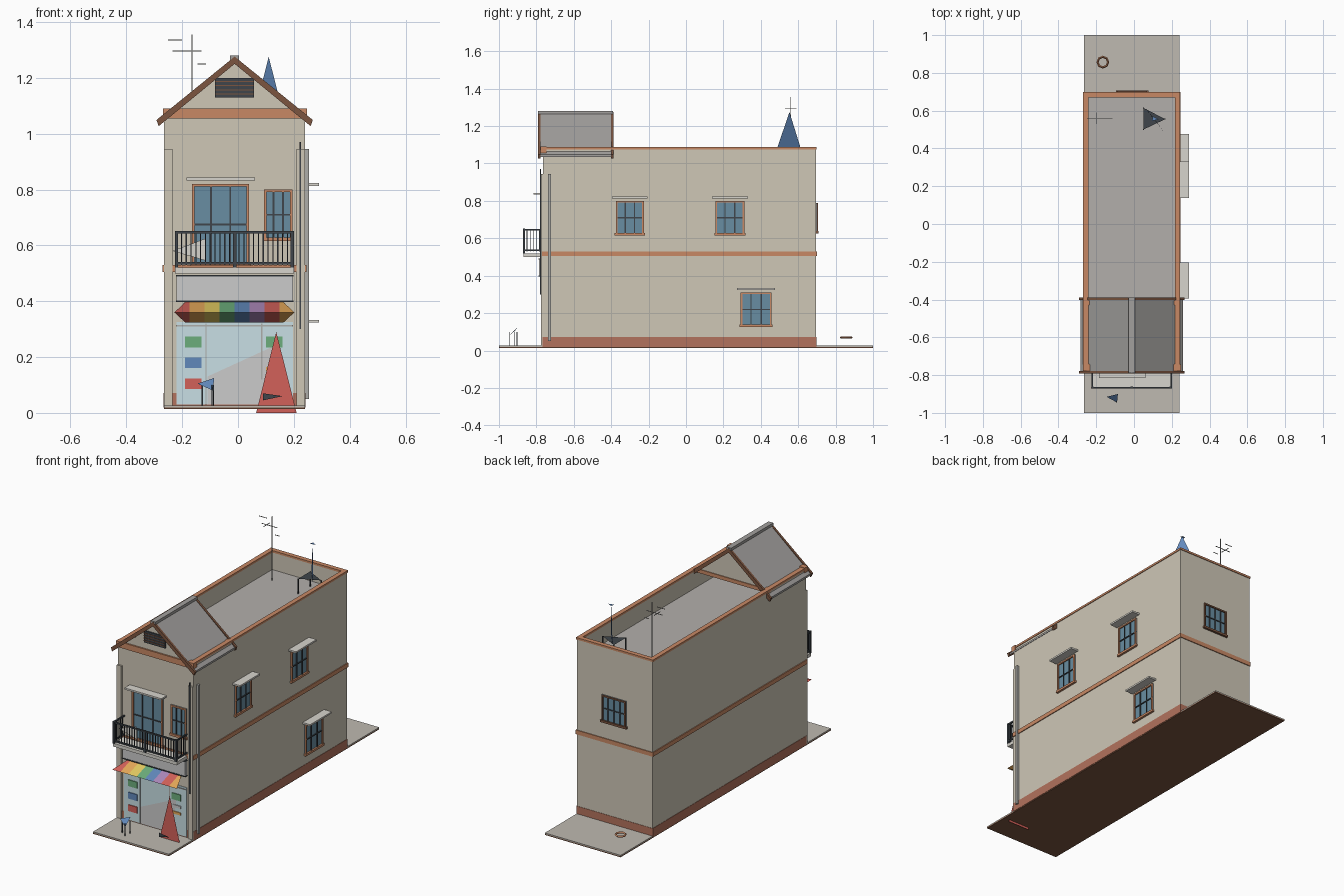
import bpy, bmesh, math
from mathutils import Vector

if "Cube" in bpy.data.objects:
    bpy.data.objects.remove(bpy.data.objects["Cube"])

COL = dict(wall=(.62, .57, .47), trim=(.58, .25, .13), brown=(.2, .09, .05), plinth=(.45, .17, .11),
           glass=(.14, .27, .36), dark=(.05, .06, .07), light=(.68, .66, .61), deck=(.45, .43, .41),
           roof=(.36, .35, .34), shop=(.58, .74, .78), white=(.72, .73, .74), red=(.65, .12, .1),
           orange=(.8, .4, .1), yellow=(.78, .6, .12), green=(.15, .42, .2), blue=(.12, .25, .5),
           purple=(.42, .25, .5), pipe=(.42, .42, .4), pave=(.52, .49, .44))
MATS = {}
X0, X1, Y0, Y1 = -.265, .24, -.765, .695          # wall footprint


def mat(c):
    if c not in MATS:
        MATS[c] = bpy.data.materials.new(c)
        MATS[c].diffuse_color = (*COL[c], 1)
    return MATS[c]


def finish(name, bm, c):
    bmesh.ops.recalc_face_normals(bm, faces=bm.faces)
    me = bpy.data.meshes.new(name)
    bm.to_mesh(me)
    bm.free()
    me.materials.append(mat(c))
    ob = bpy.data.objects.new(name, me)
    bpy.context.collection.objects.link(ob)
    return ob


def place(side, u, d, v):
    """Wall coordinates (along, outward, up) to world."""
    return {'front': (u, Y0 - d, v), 'right': (X1 + d, u, v),
            'back': (u, Y1 + d, v), 'world': (u, d, v)}[side]


def boxes(name, items, c, side='world'):
    bm = bmesh.new()
    for u0, u1, d0, d1, v0, v1 in items:
        a, b = Vector(place(side, u0, d0, v0)), Vector(place(side, u1, d1, v1))
        vs = bmesh.ops.create_cube(bm, size=1)['verts']
        for p in vs:
            p.co = Vector([(a[i] + b[i]) / 2 + p.co[i] * abs(b[i] - a[i]) for i in range(3)])
    return finish(name, bm, c)


def polys(name, faces, c):
    bm = bmesh.new()
    for f in faces:
        bm.faces.new([bm.verts.new(p) for p in f])
    return finish(name, bm, c)


def extrude_y(name, outline, y0, y1, c):
    bm = bmesh.new()
    f = bm.faces.new([bm.verts.new((x, y0, z)) for x, z in outline])
    r = bmesh.ops.extrude_face_region(bm, geom=[f])
    bmesh.ops.translate(bm, vec=(0, y1 - y0, 0),
                        verts=[g for g in r['geom'] if isinstance(g, bmesh.types.BMVert)])
    return finish(name, bm, c)


def ring(x0, x1, y0, y1, t, z0, z1):
    return [(x0, x0 + t, y0, y1, z0, z1), (x1 - t, x1, y0, y1, z0, z1),
            (x0, x1, y0, y0 + t, z0, z1), (x0, x1, y1 - t, y1, z0, z1)]


def window(name, side, u0, u1, v0, v1, canopy=None, cols=3, grille=False):
    t = .009
    boxes(name + '_glass', [(u0, u1, -.01, .003, v0, v1)], 'glass', side)
    boxes(name + '_frame', [(u0, u0 + t, 0, .01, v0, v1), (u1 - t, u1, 0, .01, v0, v1),
                            (u0, u1, 0, .01, v1 - t, v1), (u0 - .006, u1 + .006, 0, .013, v0 - .004, v0 + t)],
          'brown' if grille else 'trim', side)
    w, m = u1 - u0, (v0 + v1) / 2
    bars = [(u0 + w * k / cols - .003, u0 + w * k / cols + .003, 0, .008, v0, v1) for k in range(1, cols)]
    boxes(name + '_bars', bars + [(u0, u1, 0, .008, m - .003, m + .003)], 'dark', side)
    if canopy:
        boxes(name + '_canopy', [(u0 - .02, u1 + .02, 0, canopy, v1 + .013, v1 + .023)], 'light', side)


# ground and main walls
boxes('pavement', [(X0, X1, -1, 1, .02, .026)], 'pave')
boxes('ground_underside', [(X0, X1, -1, 1, .014, .02)], 'brown')
boxes('house_body', [(X0, X1, Y0, Y1, .026, .965)], 'wall')
boxes('parapet', ring(X0, X1, Y0, Y1, .02, .965, 1.08), 'wall')
boxes('roof_deck', [(X0 + .02, X1 - .02, Y0 + .02, Y1 - .02, .96, .97)], 'deck')
boxes('coping', ring(X0 - .004, X1 + .004, Y0 - .004, Y1 + .004, .028, 1.075, 1.087), 'trim')
boxes('front_cornice', [(X0 - .004, X1 + .008, Y0 - .012, Y0 + .02, 1.055, 1.09)], 'trim')
boxes('floor_band', ring(X0 - .005, X1 + .005, Y0 - .006, Y1 + .005, .02, .505, .53), 'trim')
boxes('plinth', ring(X0 - .002, X1 + .002, Y0 - .002, Y1 + .002, .02, .02, .072), 'plinth')

# gable roof over the front
RX, RZ, EX, EZ = -.012, 1.262, .272, 1.035
for s, n in ((-1, 'left'), (1, 'right')):
    o = [(RX, RZ), (RX + s * EX, EZ), (RX + s * EX, EZ + .012), (RX, RZ + .012)]
    extrude_y('gable_roof_' + n, o, -.785, -.395, 'roof')
    b = [(RX, RZ - .012), (RX + s * EX, EZ - .008), (RX + s * (EX + .008), EZ + .014), (RX, RZ + .014)]
    extrude_y('front_barge_' + n, b, -.792, -.778, 'brown')
    extrude_y('rear_barge_' + n, b, -.402, -.388, 'brown')
boxes('ridge_cap', [(RX - .016, RX + .016, -.79, -.39, RZ + .002, RZ + .018)], 'roof')
for n, y in (('front', -.768), ('rear', -.425)):
    extrude_y(n + '_gable_wall', [(-.22, 1.085), (.2, 1.085), (RX, RZ)], y, y + .015, 'wall')
boxes('rear_gable_beam', [(X0, X1, -.43, -.405, 1.065, 1.087)], 'trim')
boxes('gable_vent', [(-.083, .057, 0, .012, 1.13, 1.2)], 'dark', 'front')
boxes('vent_slats', [(-.083, .057, .01, .015, 1.14 + k * .015, 1.144 + k * .015) for k in range(4)], 'brown', 'front')

# windows
window('balcony_door', 'front', -.165, .04, .53, .82, .05)
window('front_window', 'front', .093, .195, .62, .8)
window('side_window_a', 'right', -.375, -.225, .62, .8, .05)
window('side_window_b', 'right', .158, .312, .62, .8, .05)
window('side_window_low', 'right', .292, .457, .13, .31, .05)
window('rear_window', 'back', -.09, .07, .63, .79, None, 4, True)

# front pilasters, drainpipe and cable
boxes('pilasters', [(X0, -.235, 0, .01, .026, .945), (.21, X1, 0, .01, .026, .945)], 'wall', 'front')
boxes('drainpipe', [(X1, X1 + .014, -.737, -.722, .05, .945)], 'pipe')
boxes('cable', [(.22, .225, .01, .015, .3, .97)], 'dark', 'front')

# balcony
boxes('balcony_slab', [(-.225, .2, -.868, Y0, .5, .52)], 'light')
rail = [(x - .006, x + .006, -.872, -.86, .52, .652) for x in (-.22, -.012, .194)]
for z in (.532, .643):
    rail += [(-.225, .2, -.871, -.862, z, z + .008), (-.225, -.217, -.87, Y0, z, z + .008),
             (.192, .2, -.87, Y0, z, z + .008)]
for k in range(1, 24):
    x = -.22 + k * .414 / 24
    rail.append((x - .002, x + .002, -.868, -.864, .53, .645))
for k in range(1, 6):
    y = -.866 + k * .0165
    for x in (-.221, .196):
        rail.append((x - .002, x + .002, y - .002, y + .002, .53, .645))
boxes('balcony_railing', rail, 'dark')
polys('balcony_panel', [[(-.235, -.8, .58), (-.115, -.8, .625), (-.115, -.8, .545)]], 'light')

# shop front
boxes('sign_board', [(-.22, .197, 0, .02, .4, .49)], 'white', 'front')
boxes('sign_trim', [(-.222, .199, 0, .023, z, z + .005) for z in (.397, .488)], 'dark', 'front')
boxes('shop_glass', [(-.22, .197, 0, .004, .03, .325)], 'shop', 'front')
boxes('shop_mullions', [(-.116, -.112, 0, .008, .03, .32), (.083, .087, 0, .008, .12, .32),
                        (-.22, .197, 0, .008, .31, .315)], 'pipe', 'front')
polys('shop_floor_shade', [[(-.11, -.771, .03), (.1, -.771, .03), (.13, -.771, .24), (-.11, -.771, .13)]], 'white')
for i, (x, z, c) in enumerate([(-.19, .235, 'green'), (-.19, .16, 'blue'), (-.19, .085, 'red'),
                               (.1, .235, 'green'), (.1, .19, 'white'), (.1, .15, 'orange')]):
    boxes('poster_%d' % i, [(x, x + .06, .004, .009, z, z + (.038 if x < 0 or i == 3 else .015))], c, 'front')

# striped awning
W = .43 / 8
for i, c in enumerate(['red', 'orange', 'yellow', 'green', 'blue', 'purple', 'red', 'orange']):
    a, b = -.228 + i * W, -.228 + (i + 1) * W
    ta, tb = (a + .04 if i == 0 else a), (b - .04 if i == 7 else b)
    polys('awning_stripe_%d' % i, [[(ta, Y0, .397), (tb, Y0, .397), (b, -.87, .36), (a, -.87, .36)],
                                   [(a, -.87, .36), (b, -.87, .36), (tb, -.8, .323), (ta, -.8, .323)]], c)

# pavement sign and small stools
polys('pavement_sign', [[(.065, -.845, 0), (.21, -.845, 0), (.137, -.845, .29)]], 'red')
polys('sign_face', [[(.09, -.88, .07), (.16, -.88, .06), (.09, -.88, .045)]], 'dark')
polys('stool_seat', [[(-.145, -.915, .105), (-.09, -.945, .08), (-.085, -.9, .125)]], 'blue')
boxes('stool_legs', [(x, x + .004, y, y + .004, .026, .1) for x, y in ((-.13, -.92), (-.095, -.945), (-.09, -.905))], 'dark')

# water tank: flat blade on a legged triangular stand
T = [(.05, .5), (.05, .615), (.165, .555)]
polys('tank_stand', [[(x, y, 1.06) for x, y in T]], 'dark')
boxes('tank_legs', [(x - .003, x + .003, y - .003, y + .003, .97, 1.06) for x, y in T], 'dark')
polys('water_tank', [[(.055, .62, 1.06), (.165, .48, 1.06), (.11, .553, 1.275)]], 'blue')
polys('tank_cap', [[(.095, .545, 1.265), (.13, .555, 1.265), (.1, .57, 1.265)]], 'blue')

# roof antenna
boxes('antenna', [(-.167, -.163, .558, .562, .97, 1.355), (-.235, -.13, .558, .561, 1.294, 1.297),
                  (-.25, -.2, .558, .561, 1.334, 1.337), (-.145, -.115, .558, .561, 1.248, 1.251),
                  (-.202, -.199, .53, .59, 1.294, 1.297)], 'pipe')

# rear pot rim
bpy.ops.mesh.primitive_torus_add(major_segments=8, minor_segments=4, major_radius=.028,
                                 minor_radius=.006, location=(-.165, .857, .07))
pot = bpy.context.object
pot.name = 'pot_rim'
pot.data.materials.append(mat('trim'))

for m in bpy.data.materials:
    if m.users and not m.is_grease_pencil:
        m.use_nodes = True
        m.node_tree.nodes["Principled BSDF"].inputs["Base Color"].default_value = m.diffuse_color
